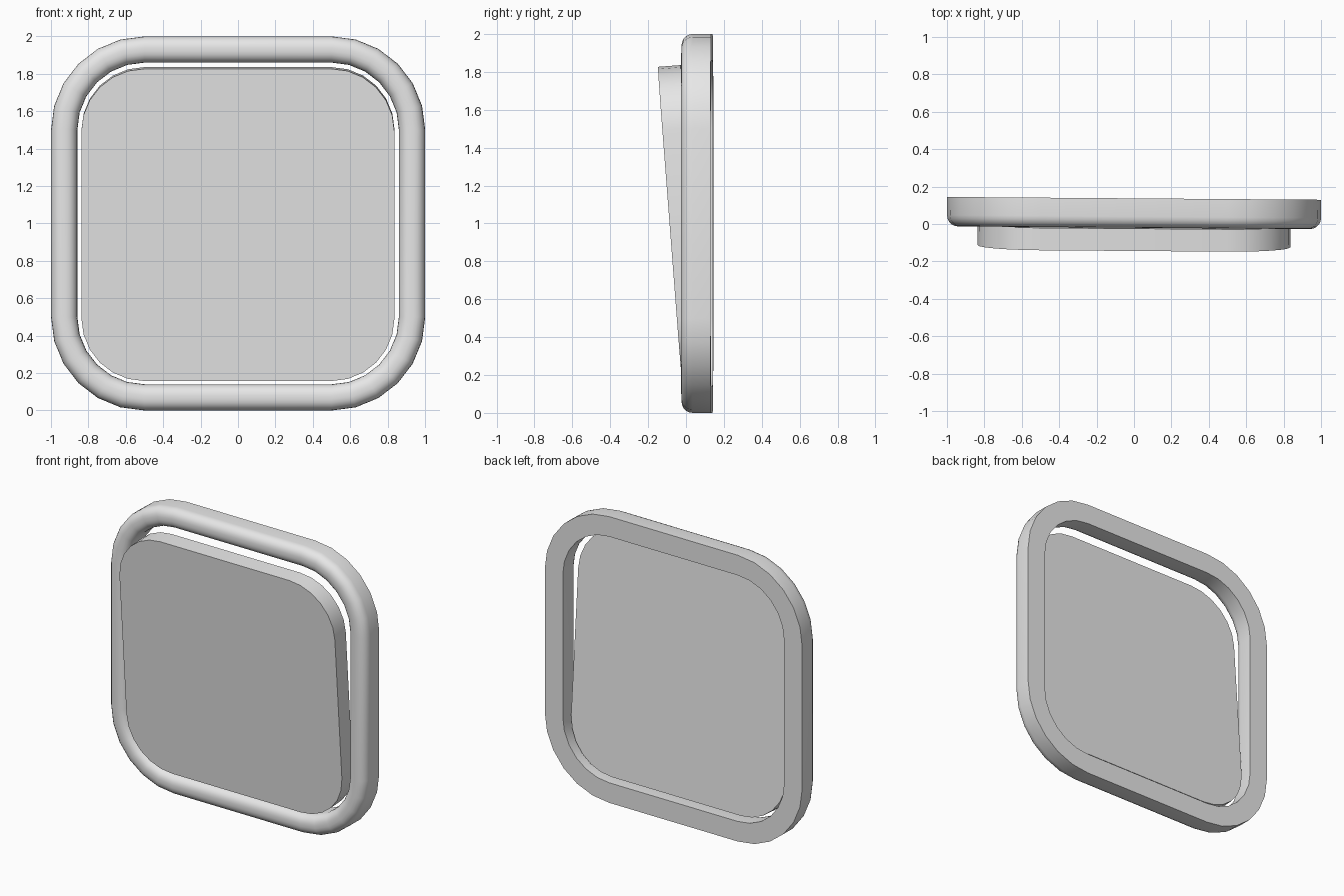
import bpy, bmesh, math
from mathutils import Matrix, Vector

if "Cube" in bpy.data.objects:
    bpy.data.objects.remove(bpy.data.objects["Cube"])

YAW = math.radians(-0.43)   # whole model is turned very slightly
TILT = math.radians(4.4)    # panel leans forward at the top
SEG = 6                     # segments per rounded corner

grey = bpy.data.materials.new("light grey")
grey.diffuse_color = (0.8, 0.8, 0.8, 1)
grey.use_nodes = True
grey.node_tree.nodes["Principled BSDF"].inputs["Base Color"].default_value = grey.diffuse_color


def outline(half, radius):
    """Rounded square around the origin as (x, z) points."""
    pts = []
    c = half - radius
    for k, (sx, sz) in enumerate(((1, 1), (-1, 1), (-1, -1), (1, -1))):
        for i in range(SEG + 1):
            a = math.radians(90) * (k + i / SEG)
            pts.append((sx * c + radius * math.cos(a), sz * c + radius * math.sin(a)))
    return pts


def loft(name, profile, closed, matrix):
    """Sweep (inset, y) profile points around the rounded square."""
    bm = bmesh.new()
    rings = [[bm.verts.new((x, y, z)) for x, z in outline(1 - d, 0.5 - d)] for d, y in profile]
    n = len(rings[0])
    pairs = list(zip(rings, rings[1:]))
    if closed:
        pairs.append((rings[-1], rings[0]))
    else:
        bm.faces.new(rings[0])
        bm.faces.new(rings[-1])
    for a, b in pairs:
        for i in range(n):
            j = (i + 1) % n
            bm.faces.new((a[i], a[j], b[j], b[i]))
    bmesh.ops.recalc_face_normals(bm, faces=bm.faces[:])
    bm.transform(matrix)
    mesh = bpy.data.meshes.new(name)
    bm.to_mesh(mesh)
    bm.free()
    mesh.materials.append(grey)
    obj = bpy.data.objects.new(name, mesh)
    bpy.context.collection.objects.link(obj)
    bpy.ops.object.select_all(action='DESELECT')
    obj.select_set(True)
    bpy.context.view_layer.objects.active = obj
    bpy.ops.object.shade_smooth_by_angle(angle=math.radians(35))
    return obj


place = Matrix.Translation((0, 0, 1)) @ Matrix.Rotation(YAW, 4, 'Z')

# Frame: flat back, front edges rounded on both sides
width, front, back, r = 0.14, -0.02, 0.137, 0.06
steps = [math.radians(90) * i / 5 for i in range(6)]
profile = [(0, back)]
profile += [(r - r * math.cos(a), front + r - r * math.sin(a)) for a in steps]
profile += [(width - r + r * math.sin(a), front + r - r * math.cos(a)) for a in steps]
profile += [(width, back)]
loft("frame", profile, True, place)

# Panel: tilted slab inside the frame opening
tilt = Matrix.Translation(Vector((0, -0.08, -0.008))) @ Matrix.Rotation(TILT, 4, 'X')
loft("tilted_panel", [(0.163, 0), (0.163, 0.12)], False, place @ tilt)
